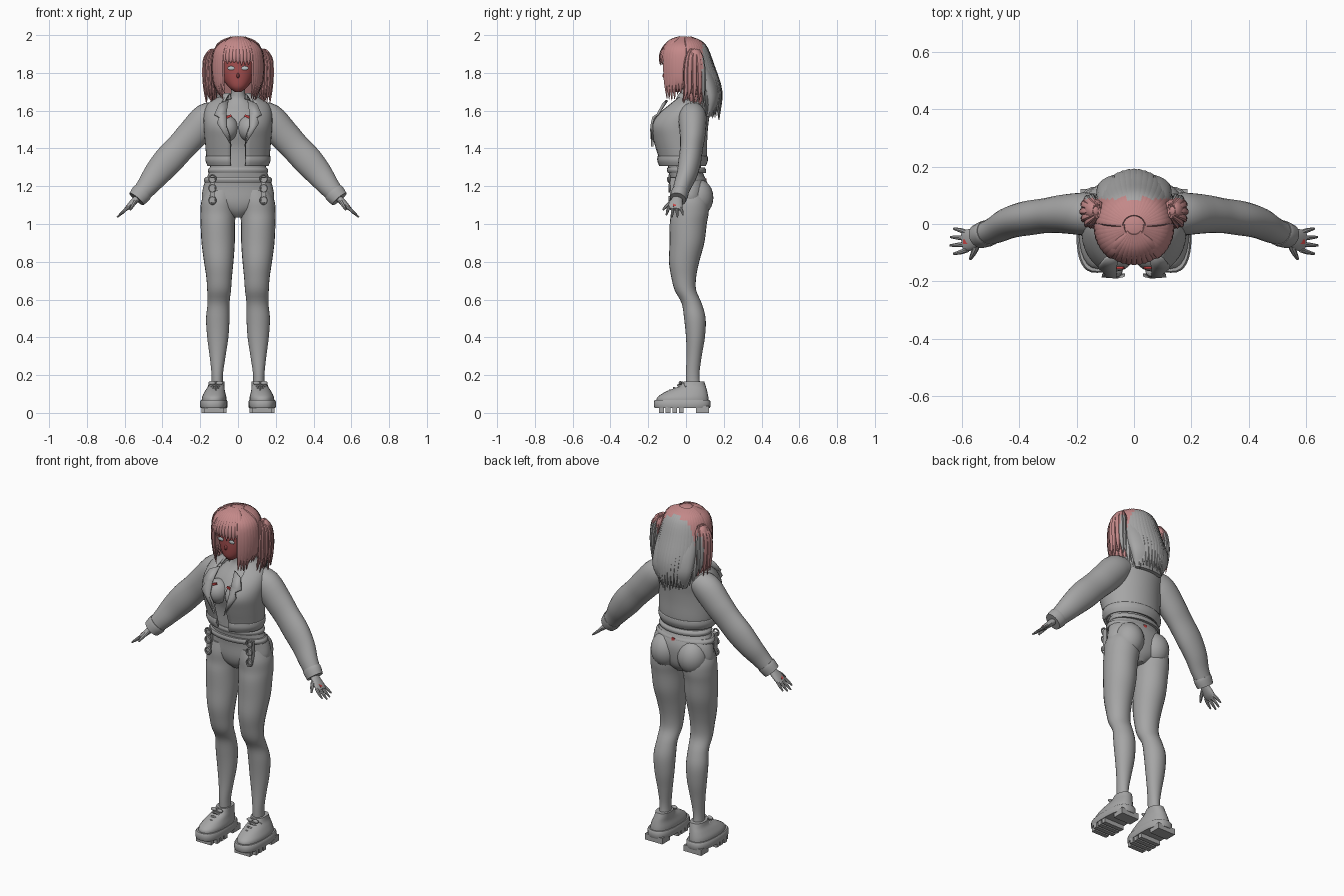
import bpy, bmesh, math, random
from mathutils import Vector, Matrix

random.seed(4)
cube = bpy.data.objects.get("Cube")
if cube:
    bpy.data.objects.remove(cube, do_unlink=True)


def material(name, rgb):
    m = bpy.data.materials.new(name)
    m.use_nodes = True
    m.diffuse_color = (*rgb, 1)
    m.node_tree.nodes["Principled BSDF"].inputs["Base Color"].default_value = (*rgb, 1)
    return m


GREY = material("soft_grey", (0.38, 0.38, 0.38))
PINK = material("hair_pink", (0.55, 0.25, 0.25))
FACE = material("face_red", (0.38, 0.08, 0.08))
RED = material("mark_red", (0.6, 0.06, 0.06))
PALE = material("eye_pale", (0.5, 0.55, 0.56))


def smooth_path(rings, sub):
    """Catmull-Rom resampling of ring tuples."""
    out = []
    for i in range(len(rings) - 1):
        a, b, c, d = (rings[min(max(i + k, 0), len(rings) - 1)] for k in (-1, 0, 1, 2))
        for j in range(sub):
            t = j / sub
            out.append([q + 0.5 * t * (r - p + t * (2 * p - 5 * q + 4 * r - s + t * (3 * (q - r) + s - p)))
                        for p, q, r, s in zip(a, b, c, d)])
    return out + [list(rings[-1])]


def loft(bm, rings, n=24, sub=4, side=1, ref=None, power=2, gap=False):
    """Skin elliptical rings (x, y, z, rx, ry, gap); ref gives path-aligned rings."""
    rings = smooth_path(rings, sub)
    loops = []
    for i, r in enumerate(rings):
        p = Vector(r[:3])
        u, v = Vector((1, 0, 0)), Vector((0, 1, 0))
        if ref:
            t = (Vector(rings[min(i + 1, len(rings) - 1)][:3]) - Vector(rings[max(i - 1, 0)][:3])).normalized()
            v = ref(p)
            v = (v - t * v.dot(t)).normalized()
            u = v.cross(t)
        g = math.radians(r[5]) if gap else 0
        loop = []
        for k in range(n):
            a = -math.pi / 2 + g + (2 * math.pi - 2 * g) * k / (n - 1 if gap else n)
            c, s = math.cos(a), math.sin(a)
            q = p + u * math.copysign(abs(c) ** (2 / power), c) * r[3] \
                + v * math.copysign(abs(s) ** (2 / power), s) * r[4]
            loop.append(bm.verts.new((q.x * side, q.y, q.z)))
        loops.append(loop)
    for a, b in zip(loops, loops[1:]):
        for k in range(n - 1 if gap else n):
            m = (k + 1) % n
            bm.faces.new((a[k], a[m], b[m], b[k]))
    if not gap:
        bm.faces.new(loops[0])
        bm.faces.new(loops[-1])


def ball(bm, pos, size, seg=24):
    mat = Matrix.Translation(pos) @ Matrix.Diagonal((*size, 1))
    bmesh.ops.create_uvsphere(bm, u_segments=seg, v_segments=seg // 2, radius=1, matrix=mat)


def box(bm, pos, size, tilt=0):
    mat = Matrix.Translation(pos) @ Matrix.Rotation(tilt, 4, 'Y') @ Matrix.Diagonal((*size, 1))
    bmesh.ops.create_cube(bm, size=1, matrix=mat)


def finish(bm, name, mats, rule=None, thick=0):
    bmesh.ops.recalc_face_normals(bm, faces=bm.faces[:])
    if rule:
        for f in bm.faces:
            f.material_index = rule(f.calc_center_median())
    me = bpy.data.meshes.new(name)
    bm.to_mesh(me)
    bm.free()
    for m in mats:
        me.materials.append(m)
    ob = bpy.data.objects.new(name, me)
    bpy.context.collection.objects.link(ob)
    if thick:
        mod = ob.modifiers.new("thickness", 'SOLIDIFY')
        mod.thickness, mod.offset = thick, 0
    bpy.ops.object.select_all(action='DESELECT')
    ob.select_set(True)
    bpy.context.view_layer.objects.active = ob
    bpy.ops.object.shade_smooth_by_angle(angle=math.radians(40))


def along_y(p):
    return Vector((0, 1, 0))


# Pelvis, waist and belts
bm = bmesh.new()
loft(bm, [(0, .02, 1.035, .03, .05), (0, .02, 1.07, .11, .08), (0, .02, 1.12, .186, .095),
          (0, .02, 1.2, .183, .098), (0, 0, 1.27, .155, .09), (0, -.01, 1.32, .145, .085)], n=32)
finish(bm, "pelvis", [GREY])
for name, z, rx in (("upper_belt", 1.285, .156), ("lower_belt", 1.235, .177)):
    bm = bmesh.new()
    loft(bm, [(0, .005, z - .015, rx, .1), (0, .003, z, rx + .004, .104), (0, 0, z + .015, rx - .006, .098)], n=32)
    finish(bm, name, [GREY])

for s, label in ((1, "left"), (-1, "right")):
    # Leg and buttock
    bm = bmesh.new()
    loft(bm, [(.11, .04, .12, .032, .04), (.11, .035, .2, .03, .036), (.108, .043, .3, .042, .04),
              (.107, .05, .4, .056, .05), (.107, .047, .5, .062, .057), (.103, .03, .58, .058, .053),
              (.1, -.003, .65, .063, .057), (.1, -.012, .72, .068, .066), (.102, -.01, .8, .078, .08),
              (.105, .005, .9, .088, .092), (.107, .012, 1, .091, .098), (.105, .02, 1.06, .094, .1),
              (.1, .02, 1.12, .094, .1), (.09, .015, 1.18, .08, .085)], side=s)
    ball(bm, (.088 * s, .06, 1.14), (.085, .085, .1))
    finish(bm, label + "_leg", [GREY])

    # Hanging belt strap with buckle rings
    bm = bmesh.new()
    box(bm, (.136 * s, -.07, 1.18), (.022, .03, .13))
    for z in (1.24, 1.19, 1.125):
        ring = [(.136 + .018 * math.cos(a), -.088, z + .02 * math.sin(a), .005, .005)
                for a in (math.tau * k / 8 for k in range(9))]
        loft(bm, ring, n=6, sub=2, side=s, ref=along_y)
    finish(bm, label + "_strap", [GREY])

    # Chunky shoe: treads, platform, upper and laces
    bm = bmesh.new()
    loft(bm, [(.128, -.02, .025, .07, .146), (.128, -.02, .035, .073, .15), (.128, -.02, .06, .073, .15),
              (.127, -.02, .068, .068, .145)], sub=1, n=32, side=s, power=2.7)
    for y in (-.13, -.095, -.06, -.025):
        box(bm, (.128 * s, y, .018), (.132 if y > -.12 else .1, .025, .036))
    box(bm, (.128 * s, .087, .018), (.115, .07, .036))
    finish(bm, label + "_sole", [GREY])
    bm = bmesh.new()
    loft(bm, [(.127, -.018, .06, .065, .138), (.126, -.016, .085, .064, .134), (.122, .005, .115, .053, .107),
              (.116, .033, .14, .044, .072), (.113, .042, .165, .041, .055)], side=s, power=2.3)
    finish(bm, label + "_shoe_upper", [GREY])
    bm = bmesh.new()
    for k in range(4):
        y, z = -.085 + .022 * k, .11 + .014 * k
        loft(bm, [(.085, y + .02, z - .015, .006, .006), (.118, y, z + .008, .007, .007),
                  (.155, y + .02, z - .015, .006, .006)], n=6, side=s, ref=along_y)
    for dx in (-.02, .02):
        ball(bm, ((.118 + dx) * s, -.03, .158), (.02, .009, .011), 10)
    finish(bm, label + "_laces", [GREY])

    # Sleeve and cuff
    bm = bmesh.new()
    loft(bm, [(.09, .035, 1.59, .055, .06), (.16, .035, 1.56, .083, .074), (.24, .035, 1.475, .082, .068),
              (.3, .03, 1.41, .078, .061), (.37, .02, 1.335, .079, .06), (.43, .005, 1.265, .07, .054),
              (.48, -.02, 1.2, .057, .046), (.535, -.04, 1.135, .044, .039)], side=s, ref=along_y)
    loft(bm, [(.505, -.03, 1.17, .053, .045), (.515, -.034, 1.158, .055, .046),
              (.537, -.042, 1.132, .049, .043)], side=s, sub=2, ref=along_y)
    finish(bm, label + "_sleeve", [GREY])

    # Hand with spread fingers and thumb
    bm = bmesh.new()
    loft(bm, [(.525, -.04, 1.145, .018, .024), (.55, -.05, 1.12, .018, .032), (.575, -.056, 1.095, .015, .038),
              (.595, -.06, 1.078, .009, .034)], n=16, side=s, ref=along_y)
    for k, reach in enumerate((.04, .052, .05, .04)):
        y, spread = -.09 + .02 * k, (k - 1.5) * .009
        loft(bm, [(.58, y, 1.09, .009, .009), (.58 + reach * .6, y + spread * .6, 1.09 - reach * .55, .008, .008),
                  (.588 + reach, y + spread, 1.088 - reach, .004, .004)], n=8, side=s, ref=along_y)
    loft(bm, [(.545, -.07, 1.12, .012, .012), (.558, -.1, 1.098, .01, .01), (.57, -.122, 1.075, .005, .005)],
         n=8, side=s, ref=lambda p: Vector((1, 0, 1)))
    finish(bm, label + "_hand", [GREY])
    bm = bmesh.new()
    box(bm, (.585 * s, -.062, 1.101), (.022, .016, .006), s * math.pi / 4)
    box(bm, (.048 * s, -.152, 1.57), (.028, .008, .012), s * .4)
    finish(bm, label + "_marks", [RED])

    # Lapel folded over the jacket front
    bm = bmesh.new()
    outline = [(.05, -.1, 1.655), (.1, -.12, 1.635), (.125, -.15, 1.58), (.1, -.172, 1.565), (.112, -.18, 1.535),
               (.032, -.178, 1.41), (.06, -.184, 1.5), (.062, -.15, 1.58)]
    vs = [bm.verts.new((x * s, y, z)) for x, y, z in outline]
    for a, b, c, d in ((0, 1, 2, 7), (7, 2, 3, 6), (6, 3, 4, 5)):
        bm.faces.new((vs[a], vs[b], vs[c], vs[d]))
    finish(bm, label + "_lapel", [GREY], thick=.012)

    # Eye plate
    bm = bmesh.new()
    ball(bm, (.036 * s, -.11, 1.825), (.02, .004, .011), 12)
    finish(bm, label + "_eye", [PALE])

# Chest and neck
bm = bmesh.new()
loft(bm, [(0, -.01, 1.28, .14, .085), (0, -.01, 1.4, .13, .09), (0, -.02, 1.5, .145, .105),
          (0, 0, 1.58, .13, .09), (0, .015, 1.64, .08, .06), (0, .01, 1.68, .04, .042), (0, 0, 1.75, .038, .04)])
for s in (1, -1):
    ball(bm, (.062 * s, -.095, 1.505), (.065, .07, .07))
finish(bm, "chest", [GREY])

# Open cropped jacket, hem band and collar
bm = bmesh.new()
loft(bm, [(0, -.02, 1.31, .153, .115, 14), (0, -.02, 1.36, .162, .125, 14), (0, -.033, 1.45, .17, .14, 14),
          (0, -.038, 1.52, .175, .15, 21), (0, -.018, 1.58, .175, .137, 27), (0, .008, 1.63, .158, .108, 34),
          (0, .018, 1.662, .11, .08, 42), (0, .02, 1.678, .065, .06, 48)], n=40, gap=True)
finish(bm, "jacket", [GREY], thick=.012)
bm = bmesh.new()
loft(bm, [(0, -.02, 1.308, .156, .12, 14), (0, -.02, 1.335, .167, .131, 14), (0, -.02, 1.36, .166, .13, 14)],
     n=40, gap=True)
finish(bm, "jacket_hem", [GREY], thick=.01)
bm = bmesh.new()
loft(bm, [(0, .02, 1.648, .11, .1, 40), (0, .02, 1.69, .07, .068, 40), (0, .02, 1.66, .058, .058, 40)],
     n=32, gap=True)
finish(bm, "collar", [GREY], thick=.008)
bm = bmesh.new()
box(bm, (.01, .106, 1.232), (.02, .006, .02))
finish(bm, "back_mark", [RED])

# Head
bm = bmesh.new()
loft(bm, [(0, -.06, 1.7, .018, .025), (0, -.05, 1.725, .05, .055), (0, -.035, 1.77, .078, .077),
          (0, -.03, 1.83, .09, .084), (0, -.02, 1.9, .09, .09), (0, -.01, 1.95, .06, .06)])
ball(bm, (0, -.113, 1.785), (.008, .012, .014), 10)
finish(bm, "head", [FACE])


# Hair: pink front and crown, grey behind
def hair_colour(c):
    return 1 if c.y > .088 else 0


def scalp(phi, theta, k=1.0):
    st = math.sin(theta) * k
    return (.13 * st * math.sin(phi), -.01 - .128 * st * math.cos(phi), 1.86 + .132 * k * math.cos(theta))


def lock(bm, points, width, depth):
    taper = [.45, .9, 1, .85, .12]
    rings = [(*p, width * t, depth * t) for p, t in zip(points, taper)]
    loft(bm, rings, n=8, sub=4, ref=lambda p: p - Vector((0, -.01, 1.8)))


bm = bmesh.new()
ball(bm, (0, -.01, 1.86), (.126, .124, .133), 32)
hidden = [f for f in bm.faces if f.calc_center_median().z < 1.87 and f.calc_center_median().y < -.05]
bmesh.ops.delete(bm, geom=hidden, context='FACES')
loft(bm, [(0, .12, 1.57, .09, .025), (0, .13, 1.66, .125, .05), (0, .1, 1.76, .13, .065), (0, .06, 1.86, .12, .06)])
finish(bm, "hair_cap", [PINK, GREY], hair_colour)

bm = bmesh.new()
for i in range(11):
    phi = (i - 5) * .15
    end = 1.62 + .12 * random.random()
    lock(bm, [scalp(phi, t, 1.01) for t in (.2, .6, 1.0, 1.35, end)], .016, .008)
finish(bm, "fringe", [PINK, GREY], hair_colour)

bm = bmesh.new()
for s in (1, -1):
    for i in range(7):
        phi = s * (.72 + i * .14)
        x, y, z = scalp(phi, 1.5, 1.0)
        low = 1.65 + .05 * random.random()
        lock(bm, [scalp(phi, .25), scalp(phi, .95, 1.02), (x, y, z), (x * .98, y, 1.76), (x * .82, y * .95, low)],
             .018, .01)
finish(bm, "side_locks", [PINK, GREY], hair_colour)

bm = bmesh.new()
for i in range(23):
    phi = math.pi + (i - 11) * .125
    x, y, z = scalp(phi, 1.4)
    back = -math.cos(phi)
    low = 1.62 - .08 * back + .03 * random.random()
    lock(bm, [scalp(phi, .3), scalp(phi, .9, 1.03), (x * 1.05, y + .02 * back, 1.84),
              (x * 1.15, y + .065 * back, 1.7), (x, y + .06 * back, low)], .019, .014)
finish(bm, "back_locks", [PINK, GREY], hair_colour)

# Bunched side tails
bm = bmesh.new()
for s in (1, -1):
    ball(bm, (.138 * s, .048, 1.88), (.036, .04, .048), 16)
    ball(bm, (.143 * s, .045, 1.78), (.034, .045, .1), 16)
    for k in range(11):
        a = math.tau * k / 11
        dx, dy = .026 * math.cos(a), .048 * math.sin(a)
        low = 1.63 + .04 * random.random()
        lock(bm, [((.13 + dx * .4) * s, .045 + dy * .4, 1.925), ((.148 + dx) * s, .045 + dy * .8, 1.88),
                  ((.154 + dx) * s, .045 + dy, 1.8), ((.15 + dx) * s, .045 + dy, 1.72),
                  ((.14 + dx * 1.1) * s, .04 + dy * 1.2, low)], .014, .01)
finish(bm, "side_tails", [PINK, GREY], hair_colour)
